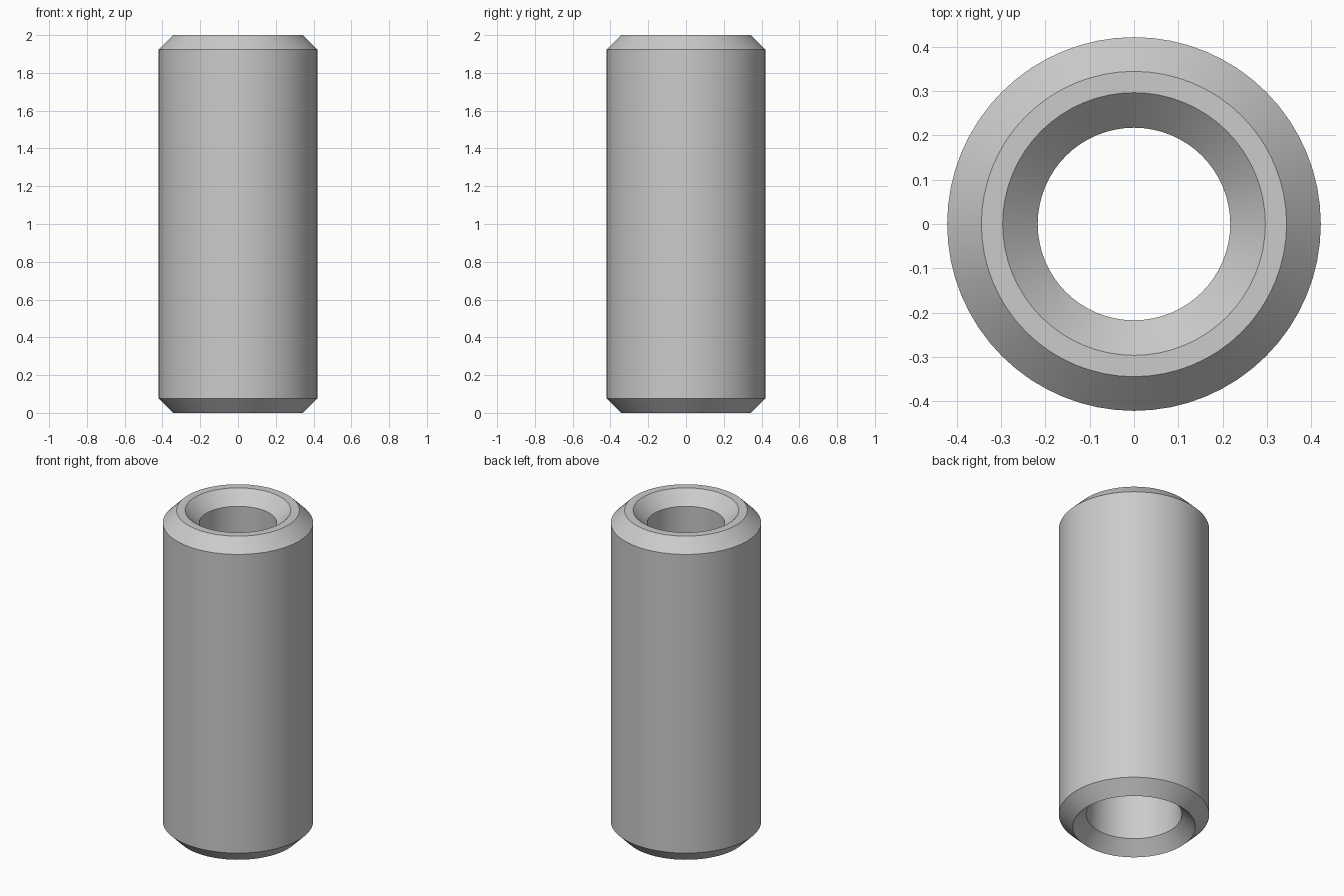
import bpy, bmesh, math

if "Cube" in bpy.data.objects:
    bpy.data.objects.remove(bpy.data.objects["Cube"])

SIDES = 64
BEVEL = 0.077

# Closed wall profile (radius, height): bevelled tube with a slightly tapered bore
profile = [
    (0.344, 0.0), (0.421, BEVEL),               # outer lower bevel
    (0.421, 2 - BEVEL), (0.344, 2.0),           # outer upper bevel
    (0.296, 2.0), (0.217, 2 - BEVEL),           # flat top rim and inner upper bevel
    (0.268, BEVEL),                             # bore, wider at the bottom
]

# Sweep the profile around z
bm = bmesh.new()
rings = []
for r, z in profile:
    rings.append([bm.verts.new((r * math.cos(2 * math.pi * i / SIDES),
                                r * math.sin(2 * math.pi * i / SIDES), z))
                  for i in range(SIDES)])
for a, b in zip(rings, rings[1:] + rings[:1]):
    for i in range(SIDES):
        j = (i + 1) % SIDES
        bm.faces.new((a[i], a[j], b[j], b[i]))
bmesh.ops.recalc_face_normals(bm, faces=bm.faces)

mesh = bpy.data.meshes.new("bevelled_tube")
bm.to_mesh(mesh)
bm.free()
tube = bpy.data.objects.new("bevelled_tube", mesh)
bpy.context.collection.objects.link(tube)

# Smooth walls with crisp bevel edges
bpy.context.view_layer.objects.active = tube
tube.select_set(True)
bpy.ops.object.shade_smooth_by_angle(angle=math.radians(30))
